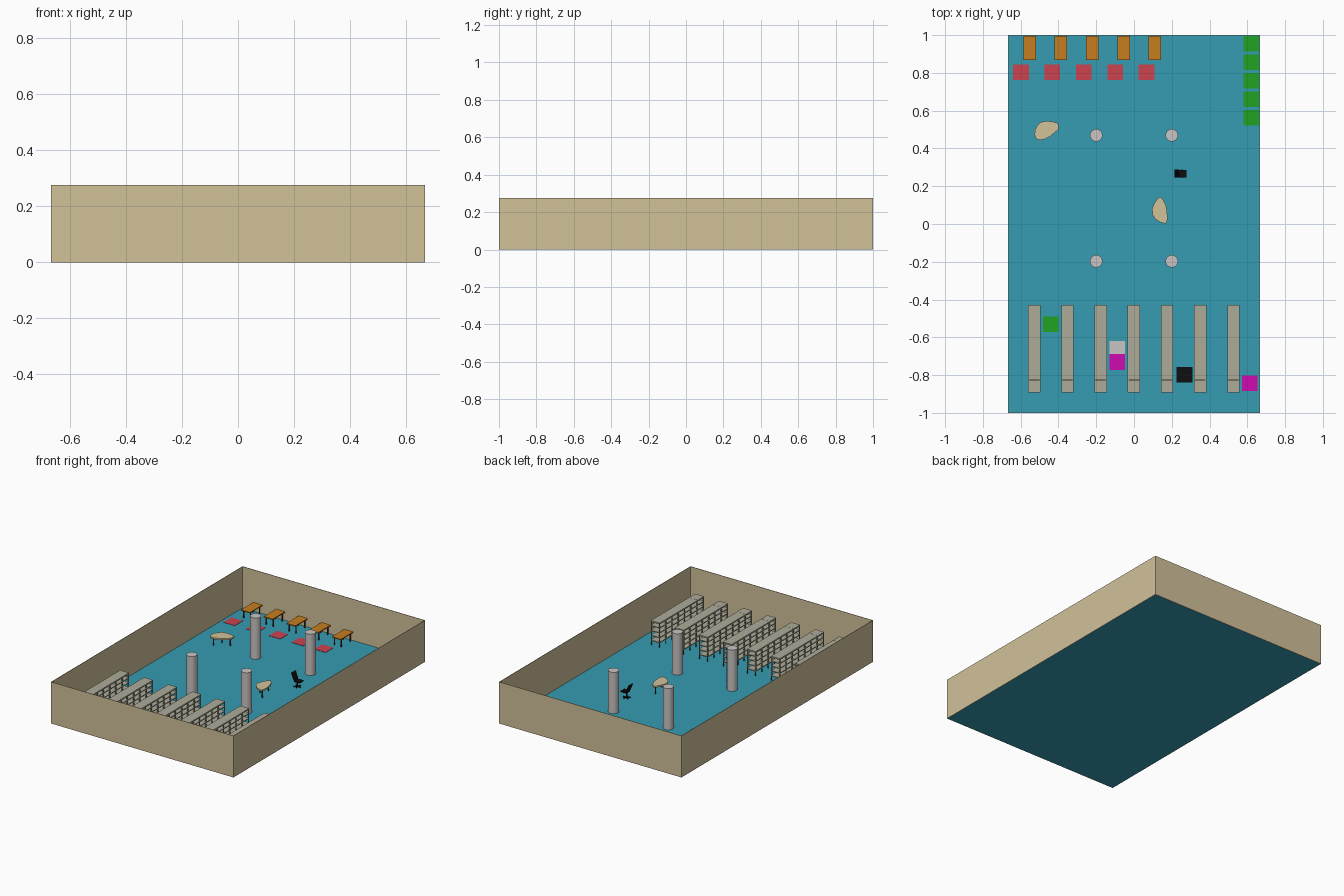
import bpy, bmesh, math
from mathutils import Matrix, Vector

if "Cube" in bpy.data.objects:
    bpy.data.objects.remove(bpy.data.objects["Cube"])


def material(name, hex_code):
    def lin(c):
        return c / 12.92 if c <= 0.04045 else ((c + 0.055) / 1.055) ** 2.4
    m = bpy.data.materials.new(name)
    rgb = [lin(int(hex_code[i:i + 2], 16) / 255) for i in (0, 2, 4)]
    m.diffuse_color = (*rgb, 1)
    m.use_nodes = True
    m.node_tree.nodes["Principled BSDF"].inputs["Base Color"].default_value = m.diffuse_color
    return m


TEAL = material("teal_floor", "359CB2")
TAN = material("tan", "D2C29A")
ORANGE = material("orange_wood", "C67D20")
RED = material("red", "CC424E")
GREEN = material("green", "1FA322")
MAGENTA = material("magenta", "CF0BB0")
BLACK = material("black", "0E0E0E")
LIGHT = material("light_grey", "C9C5C4")
STONE = material("shelf_grey", "ACAB99")
DARK = material("dark_grey", "3C3B39")


def finish(name, bm, mat):
    bmesh.ops.recalc_face_normals(bm, faces=bm.faces)
    me = bpy.data.meshes.new(name)
    bm.to_mesh(me)
    bm.free()
    me.materials.append(mat)
    ob = bpy.data.objects.new(name, me)
    bpy.context.collection.objects.link(ob)
    return ob


def add_box(bm, x0, x1, y0, y1, z0, z1, rot=None):
    c = Vector(((x0 + x1) / 2, (y0 + y1) / 2, (z0 + z1) / 2))
    mat = Matrix.Translation(c) @ (rot or Matrix.Identity(4)) @ \
        Matrix.Diagonal((x1 - x0, y1 - y0, z1 - z0, 1))
    bmesh.ops.create_cube(bm, size=1, matrix=mat)


def boxes(name, mat, specs):
    bm = bmesh.new()
    for s in specs:
        add_box(bm, *s)
    return finish(name, bm, mat)


def cylinder(name, mat, x, y, z0, z1, r, sides=24):
    bm = bmesh.new()
    bmesh.ops.create_cone(bm, cap_ends=True, segments=sides, radius1=r, radius2=r,
                          depth=z1 - z0, matrix=Matrix.Translation((x, y, (z0 + z1) / 2)))
    ob = finish(name, bm, mat)
    for p in ob.data.polygons:
        p.use_smooth = abs(p.normal.z) < 0.5
    return ob


# Room shell: floor and four thin walls
X, Y, H, T = 0.667, 1.0, 0.275, 0.003
boxes("floor", TEAL, [(-X + T, X - T, -Y + T, Y - T, 0, 0.002)])
boxes("walls", TAN, [(-X, -X + T, -Y, Y, 0, H), (X - T, X, -Y, Y, 0, H),
                     (-X + T, X - T, -Y, -Y + T, 0, H), (-X + T, X - T, Y - T, Y, 0, H)])


# Coloured floor squares
def square(name, mat, x, y, z=0.004):
    s = 0.0415
    boxes(name, mat, [(x - s, x + s, y - s, y + s, 0.001, z)])


for i in range(5):
    square(f"red_floor_square_{i}", RED, -0.598 + 0.166 * i, 0.803)
    square(f"green_floor_square_{i}", GREEN, 0.62, 0.955 - 0.098 * i)
square("green_aisle_square", GREEN, -0.44, -0.53)
square("grey_aisle_square", LIGHT, -0.088, -0.662)
square("magenta_aisle_square", MAGENTA, -0.088, -0.731, 0.005)
square("black_aisle_square", BLACK, 0.267, -0.798)
square("magenta_corner_square", MAGENTA, 0.613, -0.843)

# Columns
for x in (-0.2, 0.2):
    for y in (-0.197, 0.47):
        cylinder("column", LIGHT, x, y, 0.0005, H, 0.033)

# Desks along the back wall, on slim legs
for i in range(5):
    x = -0.553 + 0.166 * i
    boxes(f"desk_top_{i}", ORANGE, [(x - 0.033, x + 0.033, 0.868, 0.996, 0.053, 0.060)])
    legs = []
    for sx in (-1, 1):
        for y in (0.885, 0.978):
            lx = x + sx * 0.025
            legs.append((lx - 0.003, lx + 0.003, y - 0.003, y + 0.003, 0.002, 0.053))
    for y in (0.885, 0.978):
        legs.append((x - 0.025, x + 0.025, y - 0.002, y + 0.002, 0.047, 0.053))
    boxes(f"desk_legs_{i}", DARK, legs)

# Open shelf racks: seven bays, five boards, posts down to the floor
Y0, Y1, BAYS, HW = -0.893, -0.430, 7, 0.0325
for i in range(7):
    x = -0.528 + 0.1757 * i
    boards = [(x - HW, x + HW, Y0, Y1, z, z + 0.006) for z in (0.030, 0.062, 0.094, 0.126)]
    step = (Y1 - Y0) / BAYS
    boards.append((x - HW, x + HW, Y0, Y0 + step - 0.001, 0.154, 0.163))
    boards.append((x - HW, x + HW, Y0 + step, Y1, 0.154, 0.163))
    posts, feet = [], []
    for j in range(BAYS + 1):
        y = Y0 + 0.003 + (Y1 - Y0 - 0.006) * j / BAYS
        for px in (x - HW + 0.003, x + HW - 0.003):
            posts.append((px - 0.003, px + 0.003, y - 0.003, y + 0.003, 0.033, 0.157))
            feet.append((px - 0.002, px + 0.002, y - 0.002, y + 0.002, 0.0005, 0.030))
    boxes(f"rack_boards_{i}", STONE, boards)
    boxes(f"rack_posts_{i}", STONE, posts)
    boxes(f"rack_feet_{i}", DARK, feet)


# Free-form tables: curved outline extruded, on three legs
def table(name, cx, cy, outline, legs):
    u = 0.0053
    bm = bmesh.new()
    f = bm.faces.new([bm.verts.new((cx + a * u, cy + b * u, 0.052)) for a, b in outline])
    ext = bmesh.ops.extrude_face_region(bm, geom=[f])["geom"]
    bmesh.ops.translate(bm, vec=(0, 0, 0.010),
                        verts=[v for v in ext if isinstance(v, bmesh.types.BMVert)])
    finish(name + "_top", bm, TAN)
    for a, b in legs:
        cylinder(name + "_leg", DARK, cx + a * u, cy + b * u, 0.0005, 0.052, 0.0035, 8)


table("left_table", -0.46, 0.495,
      [(-11, -8.5), (-12.5, -4), (-12, 1), (-9.5, 5.5), (-6, 8.5), (0, 9.5), (5, 9),
       (11, 7.5), (11.5, 1), (7, -2.5), (3, -6), (-3, -9), (-8, -9.5)],
      [(-8, -6), (-4, 5), (8, 4)])
table("right_table", 0.138, 0.07,
      [(0, 14), (-3, 11.5), (-6, 7), (-8, 2), (-7.5, -4), (-5, -8), (0, -11.5),
       (6, -13), (7.5, -8), (7, -1), (6, 5), (3, 11)],
      [(0, 10), (-5, 0), (4.5, -9)])

# Office chair facing +x: star base, stem, seat, tilted back, arms
cx, cy = 0.247, 0.267
bm = bmesh.new()
for k in range(5):
    r = Matrix.Rotation(math.tau * k / 5, 4, 'Z')
    c = r @ Vector((0.012, 0, 0))
    add_box(bm, cx + c.x - 0.012, cx + c.x + 0.012, cy + c.y - 0.002, cy + c.y + 0.002,
            0.003, 0.008, r)
finish("chair_base", bm, BLACK)
cylinder("chair_stem", BLACK, cx, cy, 0.004, 0.042, 0.004, 10)
boxes("chair_seat", BLACK, [(cx - 0.012, cx + 0.031, cy - 0.020, cy + 0.020, 0.040, 0.047)])
tilt = Matrix.Rotation(math.radians(-22), 4, 'Y')
boxes("chair_back", BLACK, [(cx - 0.023, cx - 0.017, cy - 0.021, cy + 0.021, 0.048, 0.098, tilt),
                            (cx - 0.014, cx - 0.009, cy - 0.004, cy + 0.004, 0.040, 0.056, tilt)])
